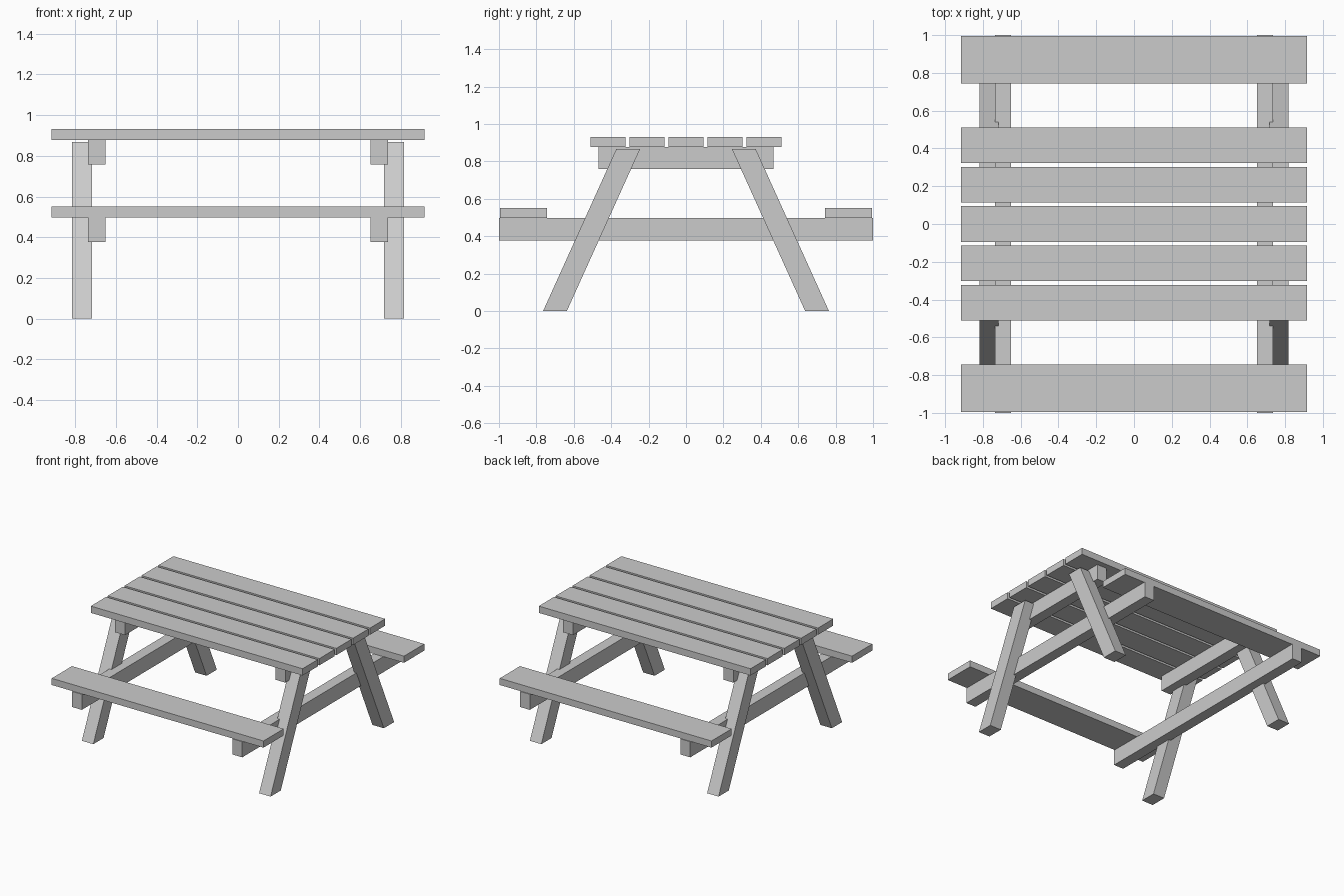
import bpy

if "Cube" in bpy.data.objects:
    bpy.data.objects.remove(bpy.data.objects["Cube"])


def prism(name, profile, x0, x1):
    """Extrude a counter-clockwise (y, z) profile from x0 to x1."""
    n = len(profile)
    verts = [(x, y, z) for x in (x0, x1) for y, z in profile]
    faces = [tuple(reversed(range(n))), tuple(range(n, 2 * n))]
    faces += [(i, (i + 1) % n, n + (i + 1) % n, n + i) for i in range(n)]
    mesh = bpy.data.meshes.new(name)
    mesh.from_pydata(verts, [], faces)
    obj = bpy.data.objects.new(name, mesh)
    bpy.context.collection.objects.link(obj)
    return obj


def box(name, x0, x1, y0, y1, z0, z1):
    return prism(name, [(y0, z0), (y1, z0), (y1, z1), (y0, z1)], x0, x1)


def mirror(obj, x=False, y=False):
    mod = obj.modifiers.new("mirror", 'MIRROR')
    mod.use_axis = (x, y, False)
    mod.use_mirror_merge = False


LENGTH = 0.917  # half length of all boards

# Five table top planks
for i in range(5):
    yc = (i - 2) * 0.2085
    box(f"top_plank_{i + 1}", -LENGTH, LENGTH, yc - 0.094, yc + 0.094, 0.878, 0.931)

# Bench seats, front and back
mirror(box("seats", -LENGTH, LENGTH, -0.994, -0.744, 0.498, 0.55), y=True)

# Cross beams under the top and under the seats
mirror(box("top_beams", 0.652, 0.737, -0.468, 0.468, 0.758, 0.878), x=True)
mirror(box("seat_beams", 0.652, 0.737, -1.0, 1.0, 0.376, 0.498), x=True)

# Four splayed legs
leg = [(-0.764, 0), (-0.637, 0), (-0.245, 0.867), (-0.372, 0.867)]
mirror(prism("legs", leg, 0.718, 0.817), x=True, y=True)
